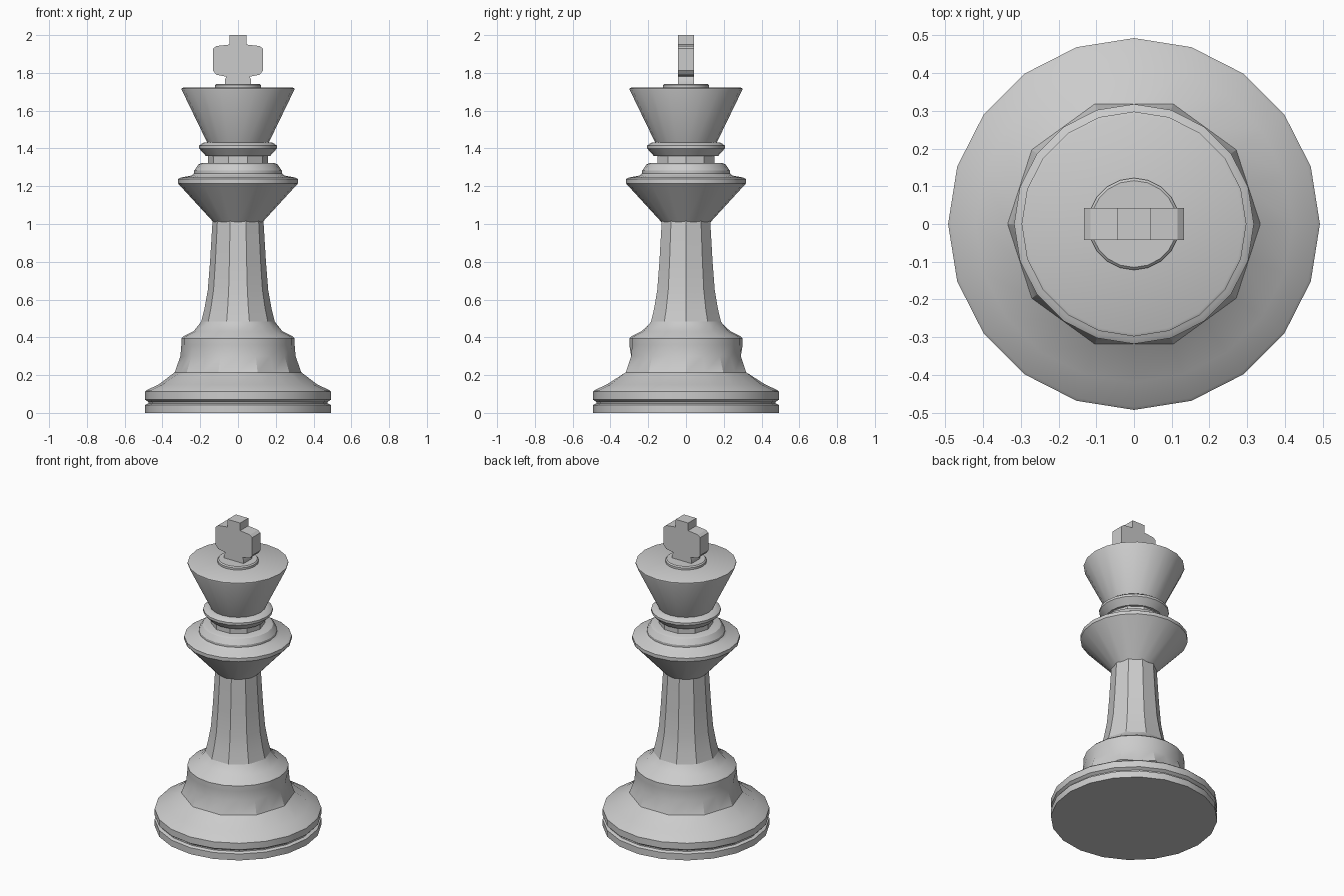
import bpy
import bmesh
from math import cos, sin, pi, radians

cube = bpy.data.objects.get("Cube")
if cube:
    bpy.data.objects.remove(cube, do_unlink=True)

SIDES = 20
GREY = (0.6, 0.6, 0.6, 1.0)
grey = bpy.data.materials.new("plain grey")
grey.use_nodes = True
grey.diffuse_color = GREY
grey.node_tree.nodes["Principled BSDF"].inputs["Base Color"].default_value = GREY


def finish(name, bm):
    bmesh.ops.recalc_face_normals(bm, faces=bm.faces)
    mesh = bpy.data.meshes.new(name)
    bm.to_mesh(mesh)
    bm.free()
    mesh.materials.append(grey)
    obj = bpy.data.objects.new(name, mesh)
    bpy.context.collection.objects.link(obj)
    bpy.ops.object.select_all(action='DESELECT')
    obj.select_set(True)
    bpy.context.view_layer.objects.active = obj
    bpy.ops.object.shade_smooth_by_angle(angle=radians(30))
    return obj


def turned(name, profile, coarse=()):
    """Loft rings of (radius, height); coarse rings are flattened to half the sides."""
    bm = bmesh.new()
    rings = []
    for index, (radius, z) in enumerate(profile):
        ring = []
        for k in range(SIDES):
            flat = index in coarse and k % 2
            r = radius * cos(2 * pi / SIDES) if flat else radius
            a = 2 * pi * k / SIDES
            ring.append(bm.verts.new((r * cos(a), r * sin(a), z)))
        rings.append(ring)
    for low, high in zip(rings, rings[1:]):
        for k in range(SIDES):
            n = (k + 1) % SIDES
            bm.faces.new((low[k], low[n], high[n], high[k]))
    bm.faces.new(rings[0])
    bm.faces.new(rings[-1])
    return finish(name, bm)


# Foot disc, groove and flared base rising to the shoulder
turned("base", [(0.493, 0), (0.493, 0.042), (0.475, 0.05), (0.475, 0.058),
                (0.493, 0.07), (0.493, 0.112), (0.485, 0.12), (0.42, 0.15),
                (0.335, 0.215), (0.305, 0.30), (0.3, 0.36), (0.3, 0.395),
                (0.29, 0.405), (0.235, 0.432), (0.205, 0.47), (0.19, 0.49)],
       coarse=(8, 9, 14, 15))

# Ten-sided tapering stem
turned("stem", [(0.198, 0.47), (0.178, 0.55), (0.16, 0.65), (0.148, 0.8), (0.135, 1.015)],
       coarse=range(5))

# Wide collar with a stepped top
turned("collar", [(0.13, 1.01), (0.318, 1.215), (0.318, 1.237), (0.305, 1.245),
                  (0.245, 1.257), (0.232, 1.268), (0.232, 1.282), (0.21, 1.315),
                  (0.195, 1.322)])

# Ten-sided neck and the thin ring above it
turned("neck", [(0.16, 1.31), (0.16, 1.37)], coarse=range(2))
turned("neck_ring", [(0.155, 1.36), (0.17, 1.36), (0.206, 1.4), (0.206, 1.415),
                     (0.185, 1.43), (0.16, 1.433)])

# Flared crown and the small disc that carries the cross
turned("crown", [(0.16, 1.425), (0.298, 1.71), (0.298, 1.718), (0.29, 1.722)])
turned("cross_disc", [(0.122, 1.715), (0.122, 1.735), (0.115, 1.742)])

# Cross, extruded from a mirrored outline
HALF_DEPTH = 0.042
half = [(0.07, 1.735), (0.07, 1.762), (0.062, 1.78), (0.115, 1.79), (0.132, 1.812),
        (0.132, 1.928), (0.115, 1.942), (0.045, 1.95), (0.045, 2.0)]
outline = half + [(-x, z) for x, z in reversed(half)]
bm = bmesh.new()
front = bm.faces.new([bm.verts.new((x, -HALF_DEPTH, z)) for x, z in outline])
back = bmesh.ops.extrude_face_region(bm, geom=[front], use_keep_orig=True)["geom"]
bmesh.ops.translate(bm, vec=(0, 2 * HALF_DEPTH, 0),
                    verts=[v for v in back if isinstance(v, bmesh.types.BMVert)])
finish("cross", bm)
